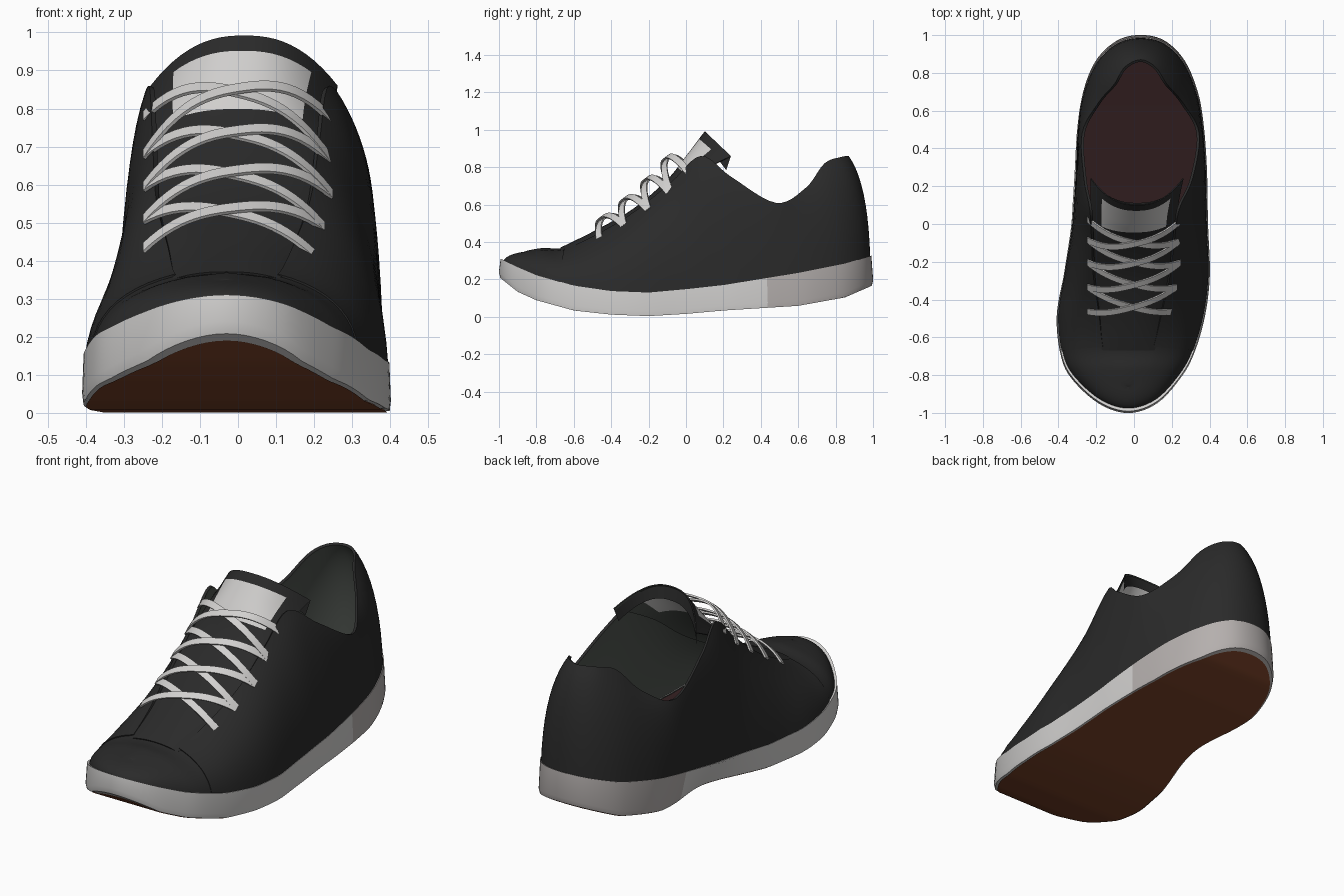
import bpy, bmesh, math
from mathutils import Vector as V

if "Cube" in bpy.data.objects:
    bpy.data.objects.remove(bpy.data.objects["Cube"])


def material(name, rgb):
    m = bpy.data.materials.new(name)
    m.diffuse_color = (*rgb, 1)
    m.use_nodes = True
    m.node_tree.nodes["Principled BSDF"].inputs["Base Color"].default_value = m.diffuse_color
    return m


BLACK = material("black_canvas", (.023, .023, .023))
LINING = material("grey_lining", (.075, .085, .075))
WHITE = material("off_white", (.64, .63, .62))
HEEL = material("warm_grey_rubber", (.46, .43, .42))
INSOLE = material("maroon_insole", (.033, .014, .015))
BROWN = material("brown_rubber", (.2, .056, .022))

# Stations from toe to heel: outline y, right x, left x; upper edge y, right x, left x, z
ROWS = [
    (-.985, -.03, -.03, -.86, -.03, -.03, .355),
    (-.935, .12, -.185, -.83, .02, -.085, .358),
    (-.80, .245, -.33, -.76, .07, -.13, .363),
    (-.67, .315, -.385, -.65, .105, -.165, .365),
    (-.48, .37, -.403, -.48, .145, -.185, .44),
    (-.27, .395, -.37, -.28, .19, -.215, .56),
    (-.03, .387, -.335, -.08, .215, -.225, .72),
    (.13, .383, -.325, .08, .24, -.235, .86),
    (.29, .38, -.315, .24, .31, -.265, .75),
    (.50, .365, -.30, .48, .345, -.275, .61),
    (.68, .335, -.27, .64, .26, -.19, .69),
    (.85, .265, -.20, .74, .175, -.105, .82),
    (.955, .16, -.09, .83, .115, -.05, .855),
    (.985, .035, .035, .87, .035, .035, .86)]
# Sole side profile: y, bottom z, top z
SIDE = [(-1, .21, .315), (-.9, .13, .268), (-.8, .085, .225), (-.6, .03, .167),
        (-.4, .008, .138), (-.2, 0, .13), (0, .012, .148), (.2, .03, .17),
        (.6, .055, .235), (.85, .1, .285), (1, .165, .33)]
SUB = 6


def spline(keys, u, closed=False):
    """Catmull-Rom through tuples of any length."""
    n = len(keys)
    i = math.floor(u) if closed else min(max(math.floor(u), 0), n - 2)
    t = u - i
    idx = [(i + d) % n if closed else min(max(i + d, 0), n - 1) for d in (-1, 0, 1, 2)]
    a, b, c, d = (keys[j] for j in idx)
    return [.5 * (2 * q + (r - p) * t + (2 * p - 5 * q + 4 * r - s) * t * t
            + (3 * q - p - 3 * r + s) * t ** 3) for p, q, r, s in zip(a, b, c, d)]


def side_z(y, col):
    y = min(max(y, -1), 1)
    for a, b in zip(SIDE, SIDE[1:]):
        if y <= b[0]:
            return a[col] + (b[col] - a[col]) * (y - a[0]) / (b[0] - a[0])
    return SIDE[-1][col]


# Closed loop of stations: right side toe to heel, then left side back to toe
LOOP = [(r[1], r[0], r[4], r[3], r[6]) for r in ROWS]
LOOP += [(r[2], r[0], r[5], r[3], r[6]) for r in ROWS[-2:0:-1]]
N = len(LOOP) * SUB


def make(name, pts, mats, closed=False, thick=0, rule=None):
    """Build a grid surface from rows of points, with optional inward thickness."""
    bm = bmesh.new()
    vs = [[bm.verts.new(p) for p in row] for row in pts]
    n, m = len(vs), len(vs[0])
    for i in range(n if closed else n - 1):
        for j in range(m - 1):
            k = (i + 1) % n
            f = bm.faces.new((vs[i][j], vs[k][j], vs[k][j + 1], vs[i][j + 1]))
            if rule and rule(i, j):
                f.material_index = len(mats) - 1
    bmesh.ops.remove_doubles(bm, verts=bm.verts, dist=.0004)
    me = bpy.data.meshes.new(name)
    bm.to_mesh(me)
    bm.free()
    for mat in mats:
        me.materials.append(mat)
    ob = bpy.data.objects.new(name, me)
    bpy.context.collection.objects.link(ob)
    bpy.ops.object.select_all(action='DESELECT')
    ob.select_set(True)
    bpy.context.view_layer.objects.active = ob
    if thick:
        mod = ob.modifiers.new("thickness", 'SOLIDIFY')
        mod.thickness = thick
        mod.offset = -1
        mod.material_offset = 1 if len(mats) > 1 else 0
        bpy.ops.object.modifier_apply(modifier=mod.name)
    bpy.ops.object.shade_smooth_by_angle(angle=math.radians(32))
    return ob


def ring_point(k, scale, col, dz=0, waist=0):
    """Point on the sole outline, pinched at the inner waist."""
    x, y = spline(LOOP, k / SUB, True)[:2]
    x, y = x * scale, y * scale
    if x < 0:
        x += waist * math.exp(-((y - .2) / .28) ** 2)
    return V((x, y, side_z(y, col) + dz))


def wall(k, scale, drop=0, steps=10):
    """Curved wall from the sole up to the upper's edge."""
    _, _, tx, ty, tz = spline(LOOP, k / SUB, True)
    a = ring_point(k, scale, 2, -.012, .008)
    c = V((tx, ty, tz - drop))
    b = a.lerp(c, .1)
    b.z = a.z + (c.z - a.z) * .74
    return [a * (1 - t) ** 2 + b * 2 * t * (1 - t) + c * t * t
            for t in (s / steps for s in range(steps + 1))]


# Sole: foxing band with a greyer heel section, outsole and insole
band = []
for k in range(N):
    band.append([ring_point(k, .975, 1, .004, .08), ring_point(k, 1.008, 1, .004, .08),
                 ring_point(k, 1.016, 1, .03, .065), ring_point(k, 1.006, 2, 0, .004),
                 ring_point(k, .96, 2, -.004, .004)])
make("sole_band", band, [WHITE, HEEL], closed=True,
     rule=lambda i, j: band[i][1].y + band[(i + 1) % N][1].y > .84)
half = N // 2


def plate(name, mat, scale, col, dz, waist, order):
    rows = [[ring_point(k * order, scale, col, dz, waist),
             ring_point(-k * order, scale, col, dz, waist)] for k in range(half + 1)]
    make(name, rows, [mat])


plate("outsole", BROWN, .99, 1, 0, .08, -1)
plate("insole", INSOLE, .96, 2, -.01, .01, 1)

# Vamp: toe cap running from the sole up to the centre line
vamp = []
e = 3 * SUB + 2
for k in range(-e, e + 1):
    col = wall(k, .994, .006)
    mate = wall(-k, .994, .006)[-1]
    mid = (col[-1] + mate) / 2 + V((0, 0, .012 * min(1, abs(k) / (2 * SUB))))
    col += [col[-1].lerp(mid, .5), mid]
    vamp.append(col)
make("vamp", vamp, [BLACK, LINING], thick=.008)

# Quarters: both sides and the heel in one wrap
make("quarters", [wall(k, 1.0) for k in range(3 * SUB, N - 3 * SUB + 1)],
     [BLACK, LINING], thick=.014)

# Tongue: centre y, z; edge y, z; right x, left x
TONGUE = [(-.67, .371, -.67, .352, .11, -.17), (-.48, .465, -.48, .42, .16, -.20),
          (-.28, .58, -.27, .54, .205, -.225), (-.10, .735, -.07, .69, .22, -.225),
          (0, .86, .10, .79, .235, -.23), (.10, .992, .24, .86, .262, -.23)]
FOLD = (.112, .92, .215, .785, .25, -.215)
TS, TC = 8, 24


def tongue_row(keys):
    yc, zc, ye, ze, xr, xl = keys
    row = []
    for j in range(TC + 1):
        s = 1 - 2 * j / TC
        f = 1 - abs(s) ** 2.4
        row.append(V(((xr + xl) / 2 + s * (xr - xl) / 2,
                      ye + (yc - ye) * f, ze + (zc - ze) * f)))
    return row


tongue = [tongue_row(spline(TONGUE, i / TS)) for i in range(5 * TS + 1)]
make("tongue", tongue, [BLACK, LINING, WHITE], thick=.006,
     rule=lambda i, j: 3.5 * TS <= i < 4.6 * TS and 3 <= j < TC - 3)
make("tongue_fold", [tongue[-1], tongue_row(FOLD)], [BLACK])

# Laces: flat ribbons crossing between neighbouring eyelets
EYE_Y = (-.47, -.34, -.21, -.09, .02)
EYE_Z = (.425, .50, .585, .67, .77)
EYE_R = (.205, .228, .25, .25, .258)
right = [V((x, y, z)) for x, y, z in zip(EYE_R, EYE_Y, EYE_Z)]
left = [V((-.25, y, z + .02)) for y, z in zip(EYE_Y, EYE_Z)]
UP, ALONG = V((0, -.5, .866)), V((0, .8, .6))


def lace(name, a, b, height):
    rows = []
    for i in range(25):
        t = i / 24
        p = a.lerp(b, t) + UP * (height * (1 - abs(2 * t - 1) ** 2.6) - .01)
        rows.append([p - ALONG * .018, p + ALONG * .018])
    make(name, rows, [WHITE], thick=.009)


for i in range(4):
    lace(f"lace_lower_{i + 1}", left[i], right[i + 1], .09 + .022 * i)
    lace(f"lace_upper_{i + 1}", left[i + 1], right[i], .078 + .022 * i)
